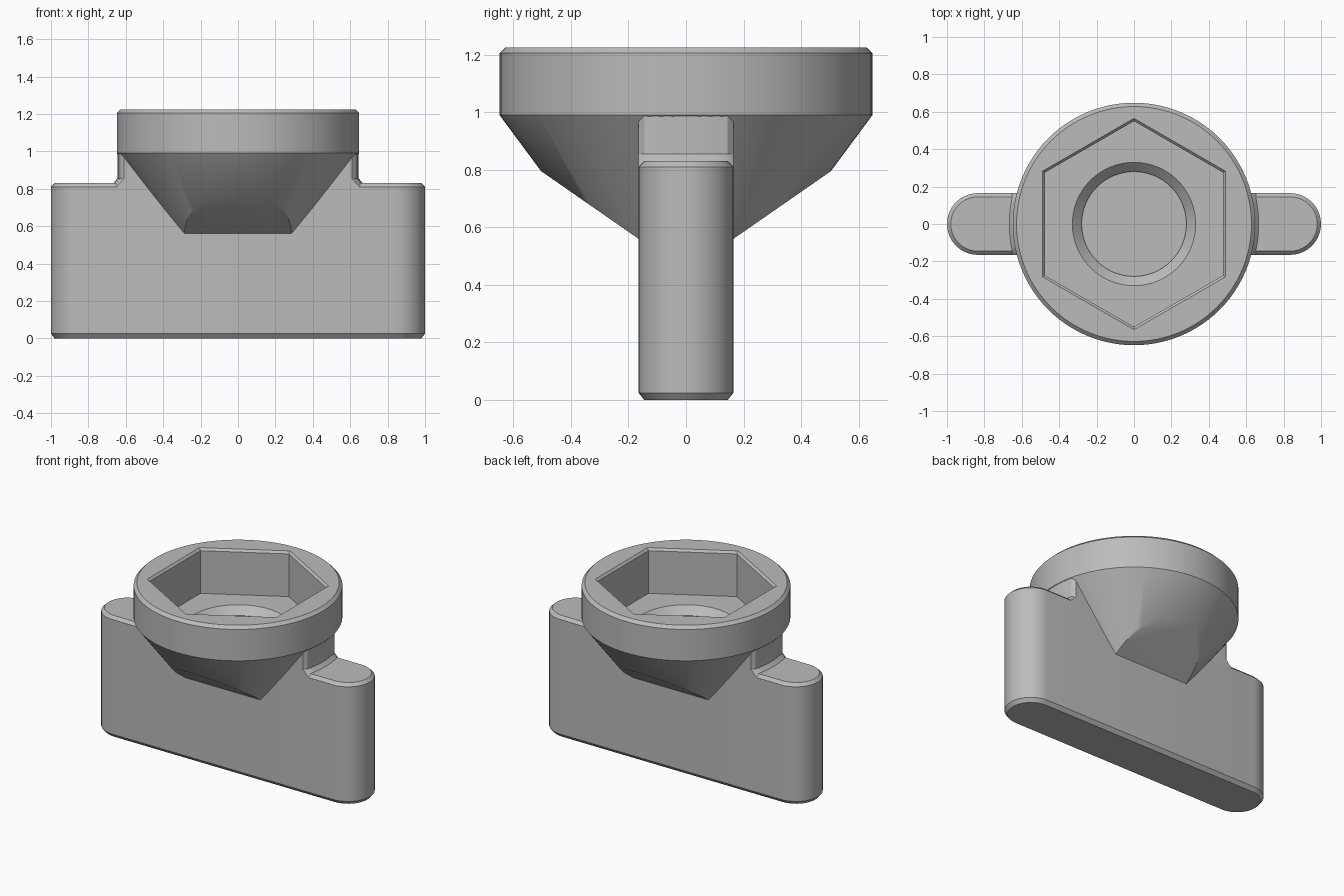
import bpy, bmesh
from math import sin, cos, pi, sqrt, asin, radians
from mathutils import Vector

cube = bpy.data.objects.get("Cube")
if cube:
    bpy.data.objects.remove(cube, do_unlink=True)

grey = bpy.data.materials.new("plain_grey")
grey.use_nodes = True
colour = (0.5, 0.5, 0.5, 1)
grey.diffuse_color = colour
grey.node_tree.nodes["Principled BSDF"].inputs["Base Color"].default_value = colour

HALF = 0.165      # half thickness of the blade
CHAMFER = 0.02


def circle(r, n=96, turn=0.0):
    return [(r * cos(turn + 2 * pi * i / n), r * sin(turn + 2 * pi * i / n)) for i in range(n)]


def stadium(inset, n=20):
    r = HALF - inset
    pts = []
    for side, start in ((1, -pi / 2), (-1, pi / 2)):
        for i in range(n + 1):
            a = start + pi * i / n
            pts.append((side * (1 - HALF) + r * cos(a), r * sin(a)))
    return pts


def lug_outline(radius, inner=0.48, n=8):
    """Curved outer face with chamfered vertical corners."""
    y = HALF - CHAMFER
    reach = asin(y / radius)
    arc = [(radius * cos(a), radius * sin(a))
           for a in (reach * (2 * i / n - 1) for i in range(n + 1))]
    x = sqrt(radius ** 2 - y ** 2) - CHAMFER
    return [(inner, -HALF), (x, -HALF)] + arc + [(x, HALF), (inner, HALF)]


def loft(name, rings, mirror_x=False, cuts=()):
    """Closed solid through outlines given as (z, points)."""
    bm = bmesh.new()
    loops = [[bm.verts.new((x, y, z)) for x, y in pts] for z, pts in rings]
    n = len(loops[0])
    for a, b in zip(loops, loops[1:]):
        for i in range(n):
            j = (i + 1) % n
            bm.faces.new((a[i], a[j], b[j], b[i]))
    bm.faces.new(loops[0][::-1])
    bm.faces.new(loops[-1])
    if mirror_x:
        copy = bmesh.ops.duplicate(bm, geom=bm.verts[:] + bm.edges[:] + bm.faces[:])
        for v in copy["geom"]:
            if isinstance(v, bmesh.types.BMVert):
                v.co.x = -v.co.x
    for point, normal in cuts:
        bmesh.ops.bisect_plane(bm, geom=bm.verts[:] + bm.edges[:] + bm.faces[:],
                               plane_co=Vector(point), plane_no=Vector(normal),
                               clear_outer=True)
        bmesh.ops.holes_fill(bm, edges=[e for e in bm.edges if e.is_boundary], sides=0)
    bmesh.ops.recalc_face_normals(bm, faces=bm.faces[:])
    mesh = bpy.data.meshes.new(name)
    bm.to_mesh(mesh)
    bm.free()
    mesh.materials.append(grey)
    obj = bpy.data.objects.new(name, mesh)
    bpy.context.collection.objects.link(obj)
    return obj


def activate(obj):
    bpy.ops.object.select_all(action="DESELECT")
    obj.select_set(True)
    bpy.context.view_layer.objects.active = obj


# Upright blade with rounded ends and chamfered rims
blade = loft("blade", [(0, stadium(CHAMFER)), (0.025, stadium(0)),
                       (0.81, stadium(0)), (0.83, stadium(CHAMFER))])

# Short necks joining the blade shoulders to the head
necks = loft("necks", [(z, lug_outline(r)) for z, r in
                       ((0.81, 0.687), (0.83, 0.667), (0.855, 0.645), (1.02, 0.645))],
             mirror_x=True)

# Round head on a cone, trimmed by a sloping plane at front and back
head = loft("head", [(z, circle(r)) for z, r in
                     ((0.5, 0.285), (0.99, 0.648), (1.205, 0.648), (1.225, 0.628))],
            cuts=[((0, s * HALF, 0.56), (0, s, -1.44)) for s in (1, -1)])

# Hexagonal socket and round countersunk recess
socket = loft("socket_cutter", [(z, circle(r, 6, pi / 2)) for z, r in
                                ((0.918, 0.55), (1.21, 0.55), (1.235, 0.575))])
recess = loft("recess_cutter", [(z, circle(r, 64)) for z, r in
                                ((0.84, 0.28), (0.868, 0.28), (0.918, 0.33), (1.0, 0.33))])
activate(head)
for cutter in (socket, recess):
    cutter.hide_render = True
    mod = head.modifiers.new(cutter.name, "BOOLEAN")
    mod.operation = "DIFFERENCE"
    mod.solver = "EXACT"
    mod.object = cutter
    bpy.ops.object.modifier_apply(modifier=mod.name)
    bpy.data.objects.remove(cutter, do_unlink=True)

for obj in (blade, necks, head):
    activate(obj)
    bpy.ops.object.shade_smooth_by_angle(angle=radians(30))
